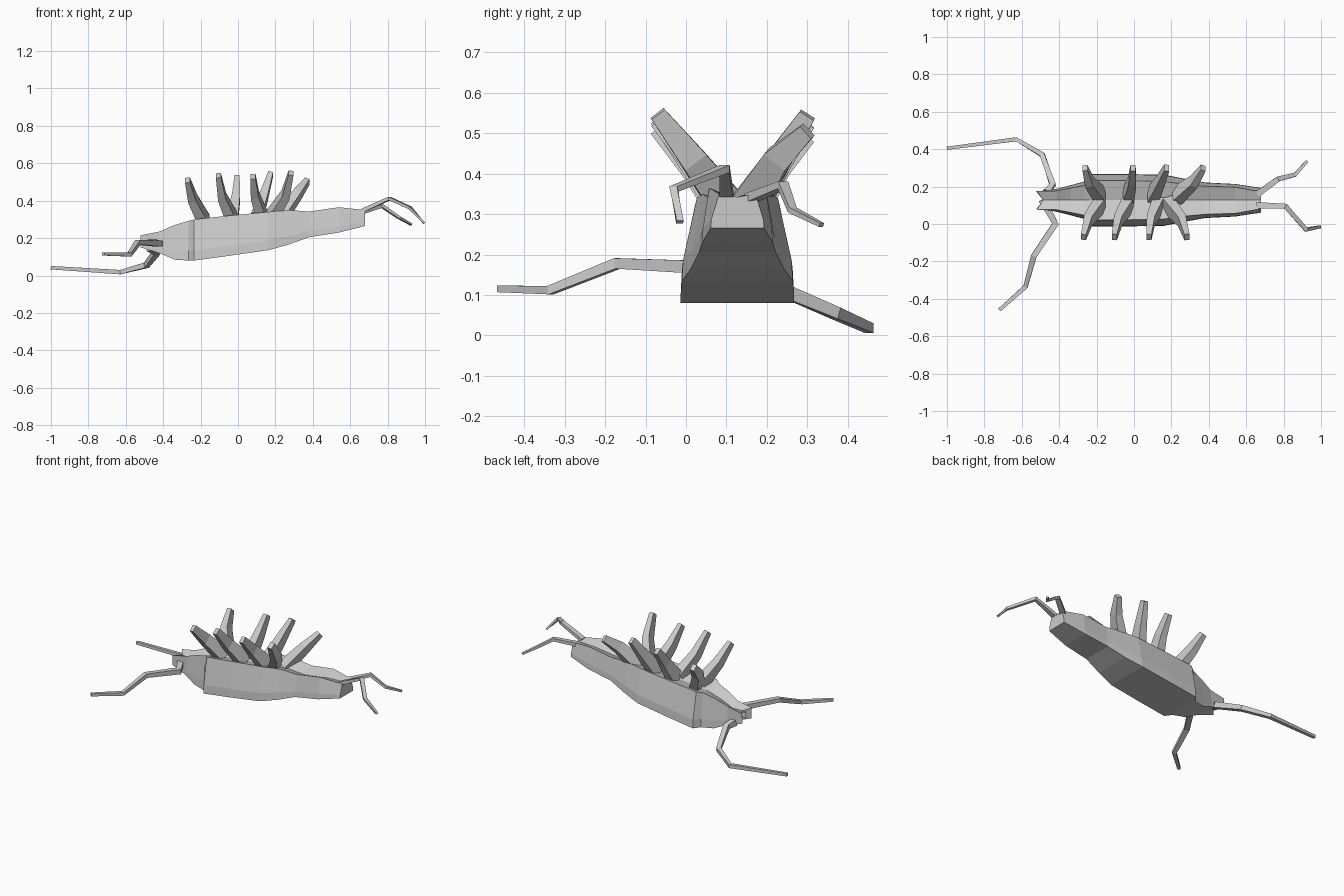
import bpy
import bmesh
from mathutils import Vector

if "Cube" in bpy.data.objects:
    bpy.data.objects.remove(bpy.data.objects["Cube"])

shell = bpy.data.materials.new("pale_grey")
shell.use_nodes = True
grey = (0.6, 0.6, 0.6, 1)
shell.diffuse_color = grey
shell.node_tree.nodes["Principled BSDF"].inputs["Base Color"].default_value = grey


def loft(name, rings, split_caps=False):
    """Skin a list of equal rings and close both ends."""
    bm = bmesh.new()
    rows = [[bm.verts.new(p) for p in ring] for ring in rings]
    n = len(rows[0])
    for a, b in zip(rows, rows[1:]):
        for i in range(n):
            j = (i + 1) % n
            bm.faces.new((a[i], a[j], b[j], b[i]))
    for row in (rows[0], rows[-1]):
        if split_caps:
            half = n // 2
            bm.faces.new(row[:half + 1])
            bm.faces.new(row[half:] + row[:1])
        else:
            bm.faces.new(row)
    bmesh.ops.recalc_face_normals(bm, faces=bm.faces)
    mesh = bpy.data.meshes.new(name)
    bm.to_mesh(mesh)
    bm.free()
    mesh.materials.append(shell)
    obj = bpy.data.objects.new(name, mesh)
    bpy.context.collection.objects.link(obj)
    return obj


def limb(name, path, wide, deep, tip, ref):
    """Square tapering limb along a path; deep is measured across ref."""
    pts = [Vector(p) for p in path]
    rings = []
    for i, p in enumerate(pts):
        along = (pts[min(i + 1, len(pts) - 1)] - pts[max(i - 1, 0)]).normalized()
        side = along.cross(Vector(ref)).normalized()
        up = side.cross(along)
        k = 1 + (tip - 1) * i / (len(pts) - 1)
        s, u = side * deep * k / 2, up * wide * k / 2
        rings.append([p + s + u, p - s + u, p - s - u, p + s - u])
    return loft(name, rings)


# Body: x, bottom z, rim z, half width at the bottom, half width at the rim
MID = 0.127
sections = [
    (-0.52, 0.15, 0.215, 0.045, 0.05),
    (-0.42, 0.12, 0.235, 0.06, 0.05),
    (-0.34, 0.085, 0.27, 0.08, 0.065),
    (-0.265, 0.08, 0.292, 0.10, 0.08),
    (-0.235, 0.08, 0.30, 0.14, 0.105),
    (-0.05, 0.105, 0.32, 0.14, 0.105),
    (0.16, 0.135, 0.34, 0.137, 0.10),
    (0.27, 0.165, 0.35, 0.115, 0.085),
    (0.38, 0.205, 0.342, 0.095, 0.075),
    (0.54, 0.23, 0.365, 0.087, 0.07),
    (0.68, 0.265, 0.35, 0.066, 0.045),
]
rings = []
for k, (x, low, top, wide, rim) in enumerate(sections):
    mid = low + 0.25 * (top - low)
    notch = 0.035 if k == 0 else 0
    groove = top - (0.008 if k in (0, len(sections) - 1) else 0.03)
    rings.append([
        (x + notch, MID, low),
        (x, MID + wide, low), (x, MID + wide * 0.98, mid), (x, MID + rim, top),
        (x + notch, MID, groove),
        (x, MID - rim, top), (x, MID - wide * 0.98, mid), (x, MID - wide, low),
    ])
loft("body", rings, split_caps=True)

# Upright legs: base x, knee x, tip x, tip z
right_legs = [(-0.18, -0.245, -0.27, 0.51), (-0.03, -0.085, -0.105, 0.535),
              (0.13, 0.09, 0.08, 0.53), (0.18, 0.255, 0.283, 0.548)]
left_legs = [(-0.18, -0.24, -0.262, 0.49), (-0.03, -0.01, -0.005, 0.525),
             (0.10, 0.14, 0.175, 0.545), (0.23, 0.32, 0.37, 0.505)]
for label, legs, ys in (("right", right_legs, (0.11, 0.02, -0.07)),
                        ("left", left_legs, (0.15, 0.225, 0.3))):
    for i, (base, knee, end, z) in enumerate(legs):
        root = 0.31 + 0.06 * (base + 0.2)
        path = [(base, ys[0], root - 0.02), (knee, ys[1], root + 0.10), (end, ys[2], z)]
        limb(f"{label}_leg_{i + 1}", path, 0.06, 0.09, 0.45, (1, 0, 0))

# Long rear feelers
limb("left_rear_feeler",
     [(-0.47, 0.17, 0.15), (-0.435, 0.21, 0.125), (-0.49, 0.37, 0.055),
      (-0.63, 0.453, 0.018), (-1.0, 0.405, 0.042)], 0.04, 0.038, 0.45, (0, 0, 1))
limb("right_rear_feeler",
     [(-0.49, 0.13, 0.18), (-0.42, 0.0, 0.17), (-0.535, -0.17, 0.178),
      (-0.58, -0.335, 0.112), (-0.72, -0.46, 0.115)], 0.036, 0.042, 0.45, (0, 0, 1))

# Front antennae
limb("left_antenna",
     [(0.66, 0.16, 0.34), (0.77, 0.24, 0.372), (0.86, 0.263, 0.31),
      (0.925, 0.335, 0.273)], 0.022, 0.034, 0.45, (0, 0, 1))
limb("right_antenna",
     [(0.66, 0.10, 0.345), (0.81, 0.095, 0.412), (0.92, -0.03, 0.362),
      (0.995, -0.015, 0.28)], 0.022, 0.034, 0.5, (0, 0, 1))
